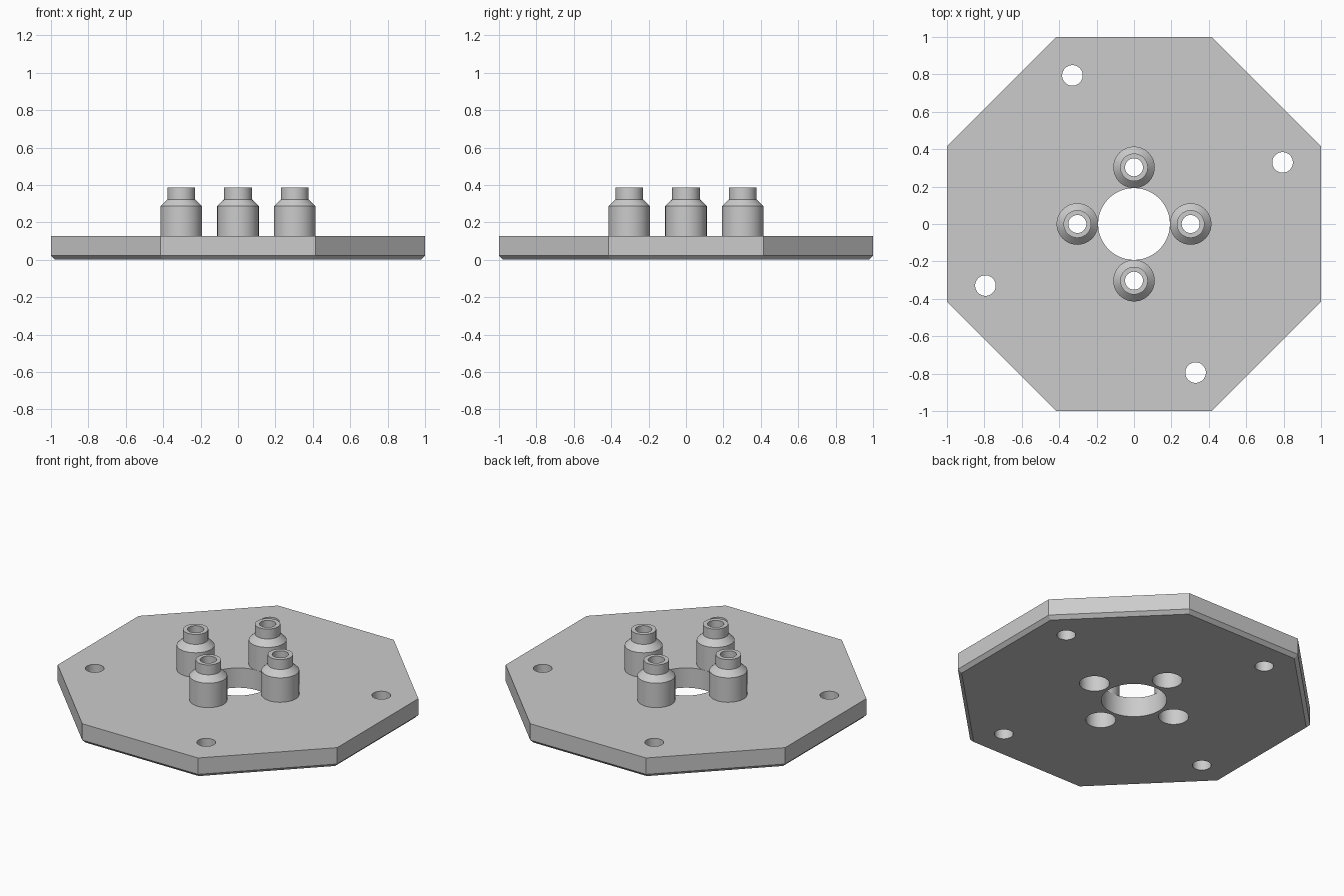
import bpy, bmesh, math

if "Cube" in bpy.data.objects:
    bpy.data.objects.remove(bpy.data.objects["Cube"], do_unlink=True)

TOP = 0.128          # plate thickness
CHAMFER = 0.022      # bevel on the lower rim
BOSS_RING = 0.303    # distance of bosses from the centre
BORE = 0.088
SEGMENTS = 48

metal = bpy.data.materials.new("plain grey metal")
metal.use_nodes = True
metal.diffuse_color = (0.6, 0.6, 0.6, 1)
metal.node_tree.nodes["Principled BSDF"].inputs["Base Color"].default_value = (0.6, 0.6, 0.6, 1)


def lathe(name, profile, sides, location=(0, 0, 0), turn=0.0, closed=False):
    """Revolve (radius, z) points about z; open profiles get flat end caps."""
    bm = bmesh.new()
    rings = []
    for r, z in profile:
        angles = [turn + math.tau * i / sides for i in range(sides)]
        rings.append([bm.verts.new((r * math.cos(a), r * math.sin(a), z)) for a in angles])
    pairs = list(zip(rings, rings[1:]))
    if closed:
        pairs.append((rings[-1], rings[0]))
    else:
        bm.faces.new(rings[0])
        bm.faces.new(rings[-1])
    for low, high in pairs:
        for i in range(sides):
            j = (i + 1) % sides
            bm.faces.new((low[i], low[j], high[j], high[i]))
    bmesh.ops.recalc_face_normals(bm, faces=bm.faces)
    mesh = bpy.data.meshes.new(name)
    bm.to_mesh(mesh)
    bm.free()
    mesh.materials.append(metal)
    obj = bpy.data.objects.new(name, mesh)
    obj.location = location
    bpy.context.collection.objects.link(obj)
    return obj


def smooth(obj):
    bpy.ops.object.select_all(action="DESELECT")
    obj.select_set(True)
    bpy.context.view_layer.objects.active = obj
    bpy.ops.object.shade_smooth_by_angle(angle=math.radians(25))


def drill(target, radius, x=0.0, y=0.0):
    """Cut a vertical through hole."""
    cutter = lathe("hole_cutter", [(radius, -0.1), (radius, TOP + 0.1)], SEGMENTS, (x, y, 0))
    cutter.hide_render = True
    bpy.context.view_layer.update()
    mod = target.modifiers.new("hole", "BOOLEAN")
    mod.operation = "DIFFERENCE"
    mod.solver = "EXACT"
    mod.object = cutter
    bpy.context.view_layer.objects.active = target
    bpy.ops.object.modifier_apply(modifier=mod.name)
    bpy.data.objects.remove(cutter, do_unlink=True)


def around(radius, start):
    """Four positions evenly spaced on a circle."""
    for i in range(4):
        a = start + i * math.pi / 2
        yield radius * math.cos(a), radius * math.sin(a)


# Octagonal plate, flats facing the axes, bevelled underneath
corner = 1 / math.cos(math.pi / 8)
plate = lathe("octagonal_plate",
              [((1 - CHAMFER) * corner, 0), (corner, CHAMFER), (corner, TOP)],
              8, turn=math.pi / 8)

# Centre opening, mounting holes and boss bores
drill(plate, 0.192)
for x, y in around(0.86, math.pi / 8):
    drill(plate, 0.055, x, y)
for x, y in around(BOSS_RING, 0):
    drill(plate, BORE, x, y)
smooth(plate)

# Hollow stepped bosses around the centre opening
boss_profile = [
    (0.111, TOP), (0.111, 0.286), (0.074, 0.323), (0.074, 0.387),
    (0.048, 0.387), (0.048, 0.310), (BORE, 0.270), (BORE, TOP),
]
for name, (x, y) in zip(("left", "back", "right", "front"), around(BOSS_RING, 0)):
    smooth(lathe(name + "_boss", boss_profile, SEGMENTS, (x, y, 0), closed=True))
